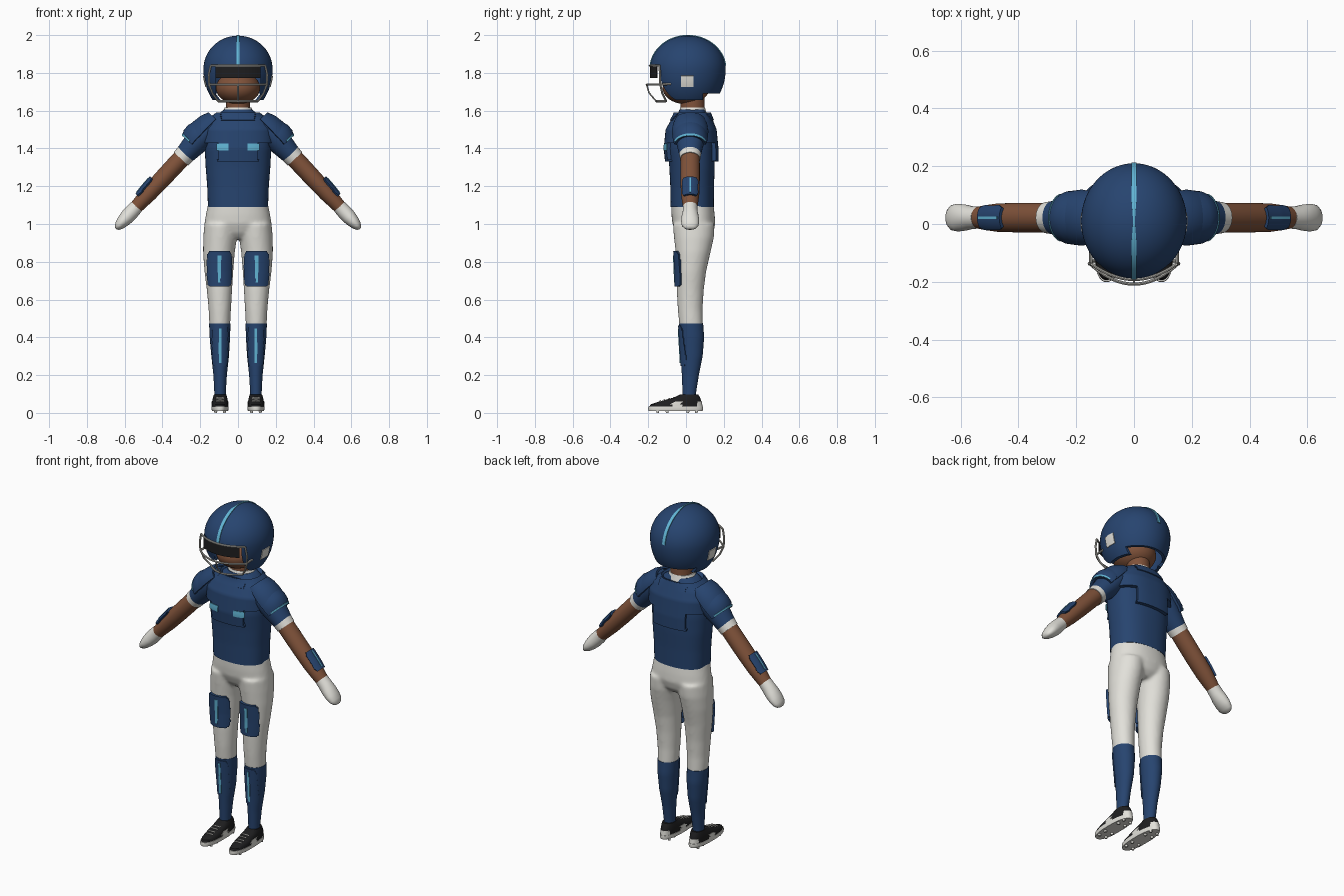
import bpy, bmesh, math
from mathutils import Vector

if "Cube" in bpy.data.objects:
    bpy.data.objects.remove(bpy.data.objects["Cube"])

def material(name, rgb):
    m = bpy.data.materials.new(name)
    m.diffuse_color = (*rgb, 1)
    m.use_nodes = True
    m.node_tree.nodes["Principled BSDF"].inputs["Base Color"].default_value = m.diffuse_color
    return m

NAVY = material("navy", (0.02, 0.058, 0.16))
WHITE = material("off_white", (0.76, 0.75, 0.70))
SKIN = material("brown_skin", (0.215, 0.085, 0.042))
CYAN = material("light_blue", (0.12, 0.46, 0.66))
BLACK = material("black", (0.013, 0.013, 0.014))
GREY = material("mask_grey", (0.52, 0.51, 0.47))
X, Y, Z = Vector((1, 0, 0)), Vector((0, 1, 0)), Vector((0, 0, 1))

def finish(name, data, mat, mods=(), mirror=False):
    """Make an object, apply its modifiers, shade smooth with sharp edges."""
    tmp = bpy.data.objects.new("tmp", data)
    bpy.context.collection.objects.link(tmp)
    for kind, props in list(mods) + ([("MIRROR", {"use_mirror_merge": False})] if mirror else []):
        m = tmp.modifiers.new(kind, kind)
        for k, v in props.items():
            setattr(m, k, v)
    dg = bpy.context.evaluated_depsgraph_get()
    me = bpy.data.meshes.new_from_object(tmp.evaluated_get(dg))
    bpy.data.objects.remove(tmp)
    me.materials.clear()
    me.materials.append(mat)
    for p in me.polygons:
        p.use_smooth = True
        p.material_index = 0
    me.set_sharp_from_angle(angle=math.radians(40))
    ob = bpy.data.objects.new(name, me)
    bpy.context.collection.objects.link(ob)
    return ob

def to_mesh(bm):
    me = bpy.data.meshes.new("part")
    bm.to_mesh(me)
    bm.free()
    return me

def add_loft(bm, rings, u=X, v=Y, n=40, power=2.0, cap=True, grow=0.0):
    rows = []
    for c, ru, rv in rings:
        row = []
        for j in range(n):
            a = 2 * math.pi * j / n
            ca, sa = math.cos(a), math.sin(a)
            x = math.copysign(abs(ca) ** (2 / power), ca) * (ru + grow)
            y = math.copysign(abs(sa) ** (2 / power), sa) * (rv + grow)
            row.append(bm.verts.new(Vector(c) + u * x + v * y))
        rows.append(row)
    for a, b in zip(rows, rows[1:]):
        for j in range(n):
            k = (j + 1) % n
            bm.faces.new((a[j], a[k], b[k], b[j]))
    if cap:
        bm.faces.new(rows[0][::-1])
        bm.faces.new(rows[-1])

def loft(name, rings, mat, mirror=False, **kw):
    bm = bmesh.new()
    add_loft(bm, rings, **kw)
    return finish(name, to_mesh(bm), mat, mirror=mirror)

def wrap(name, rings, mat, keep, grow, thick, mirror=False, **kw):
    """Plate following a lofted surface; keep(centre) selects its faces."""
    bm = bmesh.new()
    add_loft(bm, rings, cap=False, grow=grow, **kw)
    bad = [f for f in bm.faces if not keep(f.calc_center_median())]
    bmesh.ops.delete(bm, geom=bad, context='FACES')
    return finish(name, to_mesh(bm), mat, [("SOLIDIFY", {"thickness": thick, "offset": -1})], mirror)

def grid(name, f, nu, nv, mat, thick, mirror=False):
    bm = bmesh.new()
    g = [[bm.verts.new(f(i / nu, j / nv)) for j in range(nv + 1)] for i in range(nu + 1)]
    for i in range(nu):
        for j in range(nv):
            bm.faces.new((g[i][j], g[i + 1][j], g[i + 1][j + 1], g[i][j + 1]))
    return finish(name, to_mesh(bm), mat, [("SOLIDIFY", {"thickness": thick, "offset": 0})], mirror)

def tube(name, pts, r, mat, mirror=False):
    cu = bpy.data.curves.new("tube", 'CURVE')
    cu.dimensions, cu.bevel_depth, cu.bevel_resolution, cu.use_fill_caps = '3D', r, 2, True
    s = cu.splines.new('POLY')
    s.points.add(len(pts) - 1)
    for p, q in zip(s.points, pts):
        p.co = (*q, 1)
    me = finish(name, cu, mat)
    if mirror:
        data = me.data
        bpy.data.objects.remove(me)
        me = finish(name, data, mat, mirror=True)
    return me

def sample(table, lo, hi, n):
    """Rings between two heights from rows of (z, x0, x1, y0, y1)."""
    out = []
    for i in range(n + 1):
        z = lo + (hi - lo) * i / n
        for a, b in zip(table, table[1:]):
            if a[0] <= z <= b[0] + 1e-6:
                t = (z - a[0]) / (b[0] - a[0])
                _, x0, x1, y0, y1 = [p + (q - p) * t for p, q in zip(a, b)]
                out.append((((x0 + x1) / 2, (y0 + y1) / 2, z), (x1 - x0) / 2, (y1 - y0) / 2))
                break
    return out

# Torso: shirt, padded yoke, collar panel, chest patches
TORSO = [(1.09, -.159, .159, -.082, .147), (1.2, -.163, .163, -.083, .148), (1.3, -.171, .171, -.088, .152),
         (1.4, -.176, .176, -.098, .152), (1.5, -.172, .172, -.088, .142), (1.55, -.145, .145, -.06, .122),
         (1.575, -.115, .115, -.045, .112), (1.605, -.075, .075, -.035, .1)]
loft("shirt", sample(TORSO, 1.09, 1.605, 30), NAVY, n=64, power=2.4)
T = dict(n=128, power=2.4)
wrap("shoulder_yoke", sample(TORSO, 1.33, 1.59, 26), NAVY, lambda c: c.z > 1.43 or abs(c.x) < .107, .02, .024, **T)
wrap("collar_panel", sample(TORSO, 1.55, 1.59, 4), NAVY, lambda c: abs(c.x) < .09, .026, .01, **T)
wrap("chest_patch", sample(TORSO, 1.39, 1.425, 3), CYAN,
     lambda c: .048 < abs(c.x) < .115 and c.y < 0, .024, .006, **T)
loft("collar", [((0, .035, 1.57), .088, .08), ((0, .035, 1.6), .078, .07), ((0, .035, 1.618), .07, .065)], WHITE)
loft("neck", [((0, .035, 1.58), .064, .064), ((0, .035, 1.65), .062, .064), ((0, .03, 1.74), .062, .064)], SKIN)

# Pants: hips and legs fused into one skin
LEG = [(.06, .066, .124, -.016, .05), (.1, .066, .124, -.017, .051), (.2, .06, .129, -.021, .067),
       (.3, .049, .14, -.026, .087), (.4, .043, .149, -.032, .095), (.47, .041, .152, -.036, .09),
       (.55, .037, .156, -.044, .088), (.65, .031, .165, -.049, .094), (.75, .025, .178, -.05, .107),
       (.85, .017, .185, -.055, .13), (.93, .005, .184, -.064, .148), (1.0, .002, .178, -.07, .152)]
HIPS = [(.92, -.08, .08, -.02, .11), (.95, -.13, .13, -.05, .14), (1.0, -.178, .178, -.072, .155),
        (1.05, -.17, .17, -.077, .152), (1.115, -.157, .157, -.079, .144)]
bm = bmesh.new()
add_loft(bm, sample(HIPS, .92, 1.115, 12), power=2.2)
for s in (1, -1):
    add_loft(bm, [((c[0] * s, c[1], c[2]), a, b) for c, a, b in sample(LEG, .455, 1.0, 30)])
finish("pants", to_mesh(bm), WHITE, [("REMESH", {"mode": 'VOXEL', "voxel_size": .009}),
                                     ("SMOOTH", {"factor": .5, "iterations": 8})])
loft("sock", sample(LEG, .06, .472, 24), NAVY, mirror=True, grow=.001)

# Thigh and shin guards with centre stripes
def guard(name, z, half_z, half_x, cx, grow):
    rings = sample(LEG, z - half_z, z + half_z, 26)
    wrap(name, rings, NAVY, lambda c: c.y < .02 and (abs(c.x - cx) / half_x) ** 6 + (abs(c.z - z) / half_z) ** 6 < 1.1,
         grow, grow + .006, True, n=96)
    wrap(name + "_stripe", rings, CYAN, lambda c: c.y < .02 and abs(c.x - cx) < .0065 and abs(c.z - z) < half_z - .02,
         grow + .003, .006, True, n=96)

guard("thigh_guard", .762, .094, .066, .098, .012)
guard("shin_guard", .355, .107, .043, .095, .006)

# Arms: sleeve, cuff, arm, glove along a slanted axis
ORIGIN, D, N = Vector((.2, .022, 1.455)), Vector((.68, 0, -.733)), Vector((.733, 0, .68))
ARM = dict(u=N, v=-Y)
def along(rows):
    return [(ORIGIN + D * t, a, b) for t, a, b in rows]
def fine(rows, lo, hi, n):
    out = []
    for i in range(n + 1):
        t = lo + (hi - lo) * i / n
        p, q = next((p, q) for p, q in zip(rows, rows[1:]) if p[0] - 1e-6 <= t <= q[0] + 1e-6)
        k = (t - p[0]) / (q[0] - p[0])
        out.append((t, p[1] + (q[1] - p[1]) * k, p[2] + (q[2] - p[2]) * k))
    return along(out)
FORE = [(.1, .048, .05), (.2, .048, .051), (.3, .047, .051), (.4, .044, .049), (.46, .039, .043), (.52, .034, .035)]
loft("sleeve", along([(-.1, .06, .08), (-.04, .07, .085), (.03, .066, .074), (.12, .053, .057)]), NAVY, True, **ARM)
loft("cuff", along([(.112, .054, .058), (.15, .052, .054)]), WHITE, True, **ARM)
loft("arm", along(FORE), SKIN, True, **ARM)
loft("glove", along([(.495, .037, .038), (.53, .039, .039), (.565, .039, .045), (.6, .034, .048), (.63, .026, .044),
                     (.648, .016, .031), (.655, .006, .014)]), WHITE, True, **ARM)

# Shoulder caps with trim
def upper(c):
    return (c - ORIGIN).dot(N) > .012
INNER = [(-.13, .06, .08), (-.09, .078, .092), (-.04, .086, .098), (.005, .083, .094)]
OUTER = [(-.035, .086, .09), (-.005, .094, .094), (.03, .092, .092), (.056, .078, .084)]
wrap("inner_shoulder_cap", along(INNER), NAVY, upper, 0, .014, True, n=48, **ARM)
wrap("outer_shoulder_cap", along(OUTER), NAVY, upper, 0, .014, True, n=48, **ARM)
wrap("shoulder_trim", fine(OUTER, .046, .058 - .002, 1), CYAN, lambda c: (c - ORIGIN).dot(N) > .03, .003, .007, True, n=48, **ARM)

# Forearm guards
def on_fore(c, hy, ht):
    r = c - ORIGIN
    return r.dot(N) > 0 and (abs(r.y) / hy) ** 6 + (abs(r.dot(D) - .39) / ht) ** 6 < 1.1
wrap("forearm_guard", fine(FORE, .33, .45, 16), NAVY, lambda c: on_fore(c, .042, .06), .011, .015, True, n=96, **ARM)
wrap("forearm_stripe", fine(FORE, .34, .44, 4), CYAN, lambda c: on_fore(c, .0055, .09), .014, .006, True, n=96, **ARM)

# Shoes: upper, side patches, sole, studs, laces
SHOE = [((.095, -.055, .03), .043, .141), ((.095, -.052, .045), .043, .136), ((.095, -.03, .06), .042, .112),
        ((.095, .003, .08), .038, .072), ((.095, .017, .097), .033, .048)]
loft("shoe", SHOE, BLACK, True, n=64, power=2.3)
wrap("shoe_patch", SHOE[:4], WHITE, lambda c: c.z < .066 and (-.075 < c.y < -.02 or c.y > .058),
     .002, .005, True, n=64, power=2.3)
loft("sole", [((.095, -.055, .011), .043, .143), ((.095, -.055, .022), .046, .146), ((.095, -.055, .034), .045, .144)],
     WHITE, True, n=48, power=2.4)
for y in (-.15, -.1, .01, .055):
    for x in (.072, .118):
        loft("stud", [((x, y, 0), .007, .007), ((x, y, .014), .009, .009)], WHITE, True, n=10)
for y, z in ((-.067, .081), (-.09, .076), (-.115, .069), (-.137, .063)):
    tube("lace", [(.073, y + .004, z - .002), (.095, y, z + .001), (.117, y + .004, z - .002)], .0032, WHITE, True)

# Head
loft("head", [((0, .0, 1.72 - .085 * math.cos(a)), .115 * math.sin(a) + .002, .122 * math.sin(a) + .002)
              for a in [math.pi * i / 20 for i in range(21)]], SKIN)

# Helmet shell with face and underside openings
HC, HX, HY, HZ = Vector((0, .01, 1.82)), .183, .2, .177
bm = bmesh.new()
bmesh.ops.create_uvsphere(bm, u_segments=64, v_segments=40, radius=1)
for v in bm.verts:
    v.co = HC + Vector((v.co.x * HX, v.co.y * HY, v.co.z * (HZ if v.co.z > 0 else .24)))
mods, cutters = [("SOLIDIFY", {"thickness": .014, "offset": -1})], []
for lo, hi in (((-.12, -.4, 1.5), (.12, -.05, 1.838)), ((-.4, -.4, 1.4), (.4, .4, 1.657)), ((-.4, .09, 1.45), (.4, .45, 1.692))):
    cb = bmesh.new()
    bmesh.ops.create_cube(cb, size=1)
    for v in cb.verts:
        v.co = [(a + b) / 2 + k * (b - a) for a, b, k in zip(lo, hi, v.co)]
    c = bpy.data.objects.new("cutter", to_mesh(cb))
    c.hide_render = True
    bpy.context.collection.objects.link(c)
    cutters.append(c)
    mods.append(("BOOLEAN", {"object": c, "operation": 'DIFFERENCE', "solver": 'EXACT'}))
finish("helmet", to_mesh(bm), NAVY, mods)
for c in cutters:
    bpy.data.objects.remove(c)

def stripe(s, w):
    a = math.radians(8 + 166 * s)
    half = .003 + .006 * min(1, abs(a - math.pi / 2) * 2.5)
    return HC + Vector(((w * 2 - 1) * half, -math.cos(a) * (HY + .001), math.sin(a) * (HZ + .001)))
grid("helmet_stripe", stripe, 40, 2, CYAN, .006)

def side_patch(s, w):
    y, z = -.027 + .067 * s, 1.725 + .06 * w
    k = 1 - ((y - HC.y) / HY) ** 2 - ((z - HC.z) / .24) ** 2
    return Vector((HX * math.sqrt(k) + .001, y, z))
grid("helmet_side_patch", side_patch, 5, 5, WHITE, .006, True)

# Visor and face mask
def visor(s, w):
    x = -.118 + .236 * s
    return Vector((x, -.2 * math.sqrt(1 - (x / .21) ** 2) + .012, 1.772 + .062 * w))
grid("visor", visor, 20, 2, BLACK, .006)

def bar(name, z, half, y0, y1, r=.0055):
    tube(name, [(half * k / 8, y0 + (y1 - y0) * (k / 8) ** 2, z) for k in range(-8, 9)], r, GREY)
bar("mask_top_bar", 1.838, .145, -.192, -.14)
bar("mask_middle_bar", 1.738, .155, -.208, -.135)
bar("mask_lower_bar", 1.65, .105, -.158, -.105)
tube("mask_side_bar", [(.145, -.14, 1.838), (.155, -.138, 1.79), (.153, -.136, 1.738), (.135, -.125, 1.69),
                       (.105, -.105, 1.65)], .0055, GREY, True)
tube("mask_centre_bar", [(0, -.208, 1.738), (0, -.196, 1.695), (0, -.158, 1.65)], .004, GREY)
tube("mask_mount", [(.15, -.138, 1.738), (.15, -.08, 1.742)], .006, GREY, True)
